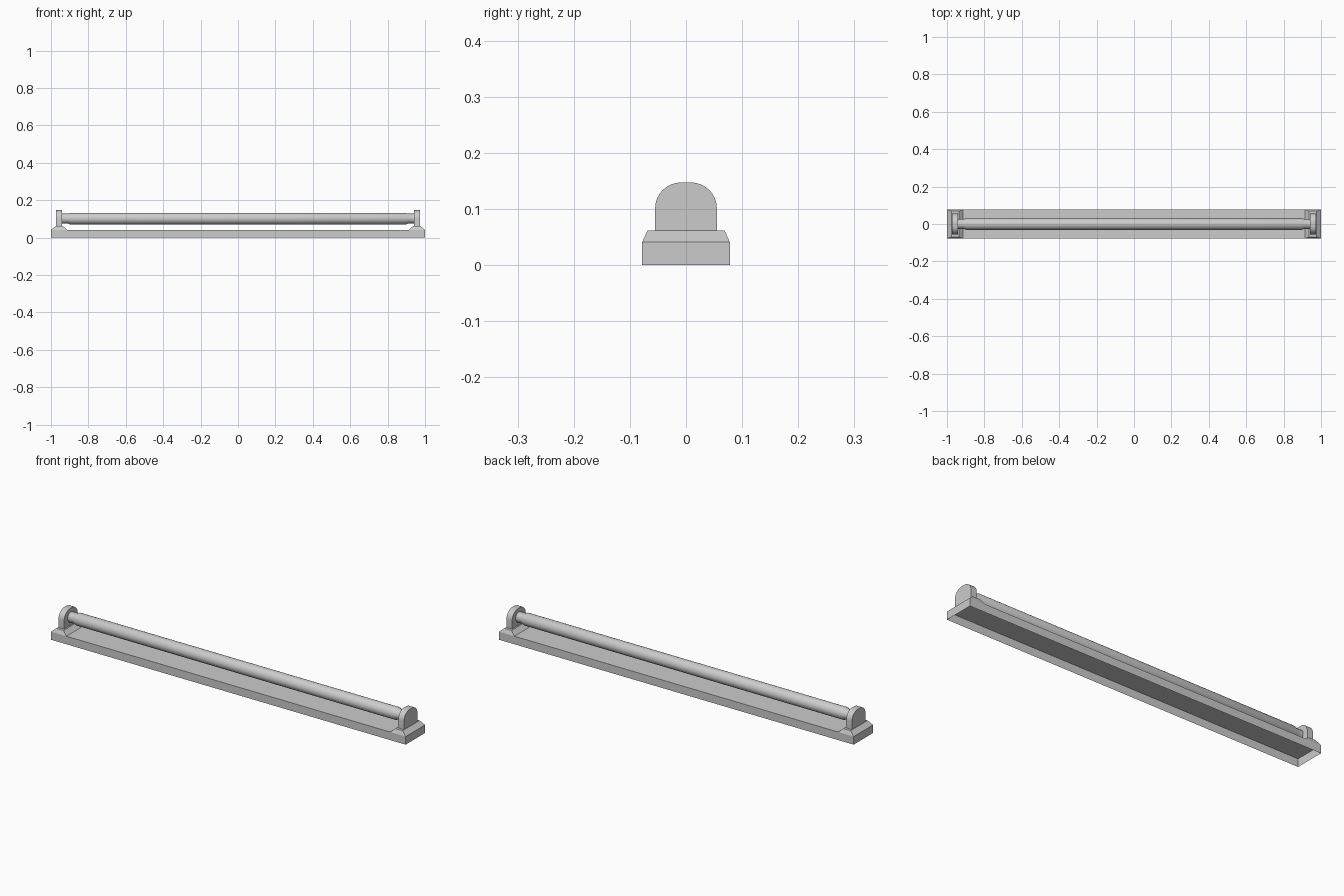
import bpy, math
from mathutils import Matrix

if "Cube" in bpy.data.objects:
    bpy.data.objects.remove(bpy.data.objects["Cube"])


def make(name, verts, faces, smooth=False):
    me = bpy.data.meshes.new(name)
    me.from_pydata(verts, [], faces)
    me.update()
    ob = bpy.data.objects.new(name, me)
    bpy.context.collection.objects.link(ob)
    if smooth:
        bpy.context.view_layer.objects.active = ob
        ob.select_set(True)
        bpy.ops.object.shade_smooth_by_angle(angle=math.radians(35))
        ob.select_set(False)
    return ob


def rect(x0, x1, y, z):
    return [(x0, -y, z), (x1, -y, z), (x1, y, z), (x0, y, z)]


def open_box(name, lower, upper):
    """Four sides and a top, open underneath."""
    sides = [(i, (i + 1) % 4, (i + 1) % 4 + 4, i + 4) for i in range(4)]
    return make(name, lower + upper, sides + [(4, 5, 6, 7)])


def mirror_x(ob):
    m = ob.modifiers.new("mirror", 'MIRROR')
    m.use_axis = (True, False, False)


# Sheet-metal channel, open from below
HALF_W, BASE_H = 0.078, 0.041
open_box("base_channel", rect(-1, 1, HALF_W, 0), rect(-1, 1, HALF_W, BASE_H))

# Bevelled end blocks
block = open_box("end_block", rect(0.913, 1, HALF_W, BASE_H),
                 rect(0.935, 0.976, 0.069, 0.061))
mirror_x(block)

# Arched lamp sockets
W, TOP, R = 0.055, 0.147, 0.046
arch = [(-W, 0.061), (W, 0.061)]
for cy, start in ((W - R, 0), (R - W, 90)):
    for i in range(9):
        a = math.radians(start + i * 90 / 8)
        arch.append((cy + R * math.cos(a), TOP - R + R * math.sin(a)))
n = len(arch)
verts = [(x, y, z) for x in (0.942, 0.974) for y, z in arch]
faces = [tuple(reversed(range(n))), tuple(range(n, 2 * n))]
faces += [(i, (i + 1) % n, (i + 1) % n + n, i + n) for i in range(n)]
socket = make("lamp_socket", verts, faces, smooth=True)
mirror_x(socket)

# Glass tube with slightly narrower end caps
SEG, AXIS_Z = 32, 0.102
half = [(0.945, 0.026), (0.91, 0.026), (0.898, 0.031)]
profile = [(-x, r) for x, r in half] + [(x, r) for x, r in reversed(half)]
verts = [(x, r * math.cos(2 * math.pi * k / SEG), AXIS_Z + r * math.sin(2 * math.pi * k / SEG))
         for x, r in profile for k in range(SEG)]
faces = []
for j in range(len(profile) - 1):
    for k in range(SEG):
        k2 = (k + 1) % SEG
        faces.append((j * SEG + k, j * SEG + k2, (j + 1) * SEG + k2, (j + 1) * SEG + k))
last = (len(profile) - 1) * SEG
faces += [tuple(range(SEG)), tuple(range(last, last + SEG))]
tube = make("lamp_tube", verts, faces, smooth=True)

# Consistent outward normals on the closed parts
import bmesh
for ob in (socket, tube):
    bm = bmesh.new()
    bm.from_mesh(ob.data)
    bmesh.ops.recalc_face_normals(bm, faces=bm.faces)
    bm.to_mesh(ob.data)
    bm.free()
